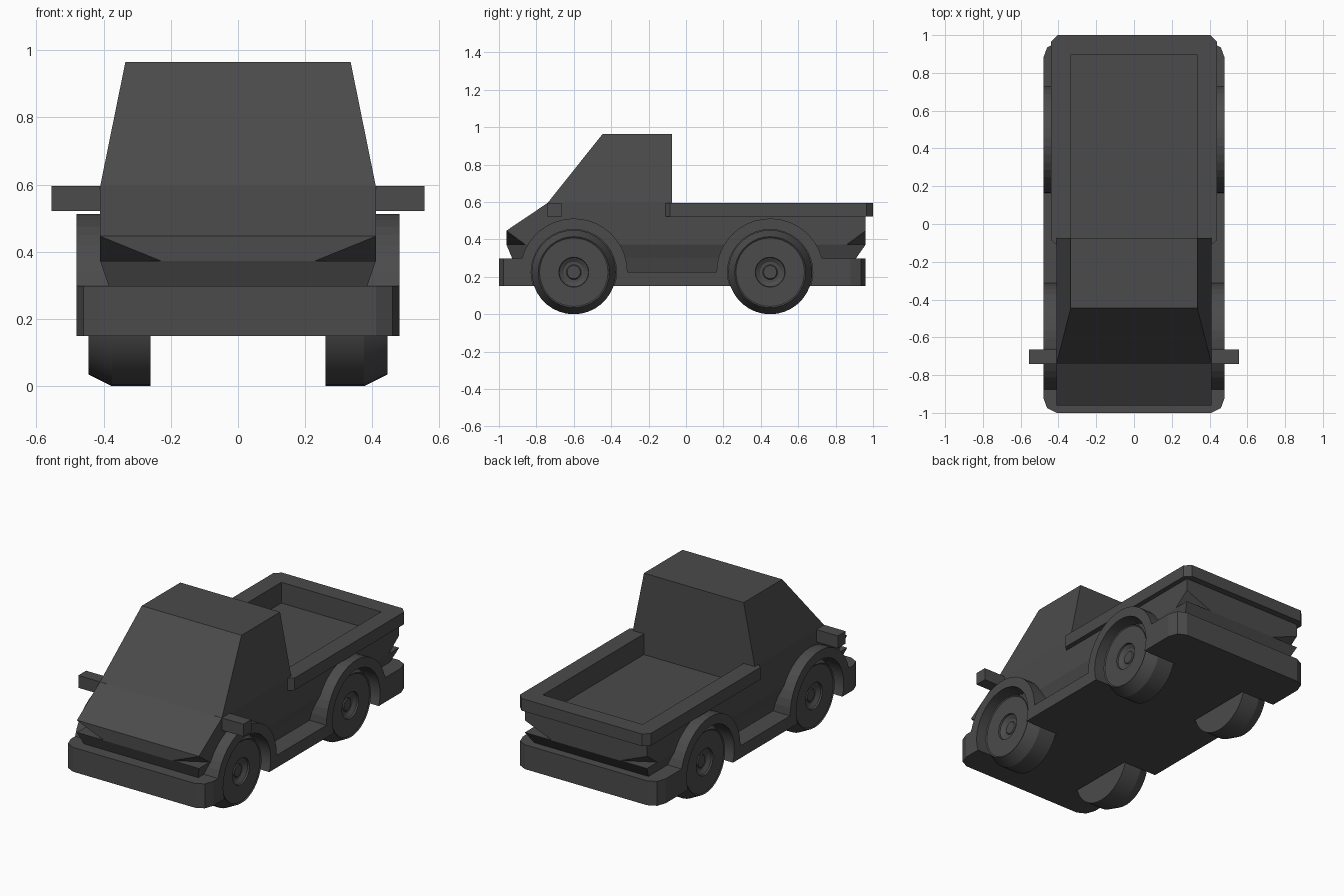
import bpy, bmesh, math

if "Cube" in bpy.data.objects:
    bpy.data.objects.remove(bpy.data.objects["Cube"])

PAINT = bpy.data.materials.new("dark_grey")
PAINT.diffuse_color = (0.07, 0.07, 0.07, 1)
PAINT.use_nodes = True
PAINT.node_tree.nodes["Principled BSDF"].inputs["Base Color"].default_value = PAINT.diffuse_color


def loft(name, rings, smooth=False):
    """Solid skinned through matching rings of points, with capped ends."""
    bm = bmesh.new()
    vs = [[bm.verts.new(p) for p in r] for r in rings]
    n = len(vs[0])
    for a, b in zip(vs, vs[1:]):
        for i in range(n):
            j = (i + 1) % n
            bm.faces.new((a[i], a[j], b[j], b[i]))
    bm.faces.new(vs[0][::-1])
    bm.faces.new(vs[-1])
    bmesh.ops.recalc_face_normals(bm, faces=bm.faces[:])
    me = bpy.data.meshes.new(name)
    bm.to_mesh(me)
    bm.free()
    me.materials.append(PAINT)
    if smooth:
        for p in me.polygons:
            p.use_smooth = True
        me.set_sharp_from_angle(angle=math.radians(25))
    ob = bpy.data.objects.new(name, me)
    bpy.context.collection.objects.link(ob)
    return ob


def rect(hx, y0, y1, z):
    return [(-hx, y0, z), (hx, y0, z), (hx, y1, z), (-hx, y1, z)]


def box(name, x0, x1, y0, y1, z0, z1):
    return loft(name, [[(x0, y0, z), (x1, y0, z), (x1, y1, z), (x0, y1, z)] for z in (z0, z1)])


def plan(name, pts, z0, z1):
    return loft(name, [[(x, y, z) for x, y in pts] for z in (z0, z1)])


def lathe(name, cy, cz, s, profile, n=36):
    """Revolve (x, radius) pairs round a sideways axle; s picks the side."""
    return loft(name, [[(s * x, cy + r * math.cos(2 * math.pi * i / n),
                         cz + r * math.sin(2 * math.pi * i / n)) for i in range(n)]
                       for x, r in profile], True)


def boolean(ob, tool, op='DIFFERENCE'):
    """Apply a boolean, then discard the cutter."""
    m = ob.modifiers.new("cut", 'BOOLEAN')
    m.object, m.operation, m.solver = tool, op, 'EXACT'
    dg = bpy.context.evaluated_depsgraph_get()
    me = bpy.data.meshes.new_from_object(ob.evaluated_get(dg))
    ob.modifiers.clear()
    ob.data = me
    bpy.data.objects.remove(tool)


def mirror_outline(half):
    return half + [(-x, y) for x, y in reversed(half)]


AXLES, AZ = (-0.6, 0.45), 0.225

# Main body and cab
body = loft("body", [rect(0.36, -0.895, 0.86, 0.2), rect(0.385, -0.93, 0.91, 0.3),
                     rect(0.41, -0.96, 0.96, 0.372), rect(0.41, -0.96, 0.96, 0.447),
                     rect(0.41, -0.74, 0.96, 0.595)])
loft("cab", [rect(0.41, -0.74, -0.075, 0.595), rect(0.335, -0.445, -0.075, 0.965)])

# Lower shell: bumpers, sills and wheel arch flares
R = 0.287


def arch(cy, a0, a1, n=18):
    return [(cy + R * math.cos(math.radians(a0 + (a1 - a0) * i / n)),
             AZ + R * math.sin(math.radians(a0 + (a1 - a0) * i / n))) for i in range(n + 1)]


side = ([(-1.0, 0.15), (-1.0, 0.298)] + arch(AXLES[0], 165, 0)
        + arch(AXLES[1], 180, 15) + [(0.96, 0.298), (0.96, 0.15)])
lower = loft("bumpers_and_arches", [[(x, y, z) for y, z in side] for x in (-0.6, 0.6)])
outline = mirror_outline([(0.41, -1.0), (0.46, -0.975), (0.48, -0.92),
                          (0.48, 0.88), (0.46, 0.935), (0.41, 0.96)])
boolean(lower, plan("trim", outline, 0.1, 0.7), 'INTERSECT')

# Bed rail
rail = plan("bed_rail", mirror_outline([(0.405, -0.115), (0.44, -0.085), (0.44, 0.965),
                                        (0.405, 1.0)]), 0.522, 0.596)

# Hollow out the cargo bed
for ob, floor in ((body, 0.47), (rail, 0.47), (lower, 0.46)):
    boolean(ob, box("bed_cutter", -0.335, 0.335, -0.075, 0.895, floor, 0.8))

for s in (-1, 1):
    # Shallow slanted lamp facets at the corners, deepest along the lower edge
    for e in (-1, 1):
        low = [(0.23, 0.96), (0.41, 0.86), (0.5, 1.05)]
        tip = [(0.41, 0.96), (0.41, 0.959), (0.412, 0.962)]
        boolean(body, loft("lamp_cutter", [[(s * x, e * y, z) for x, y in pts]
                                           for pts, z in ((low, 0.373), (tip, 0.446))]))
    # Wing mirrors
    box("mirror", s * 0.36, s * 0.555, -0.74, -0.665, 0.521, 0.596)
    for cy in AXLES:
        # Wheel wells, then wheels with dished hubs
        for ob in (body, lower):
            boolean(ob, lathe("well_cutter", cy, AZ, s, [(0.25, 0.228), (0.6, 0.228)]))
        lathe("wheel", cy, AZ, s,
              [(0.26, 0.225), (0.375, 0.225), (0.445, 0.19), (0.44, 0.183), (0.44, 0.08),
               (0.43, 0.078), (0.415, 0.055), (0.415, 0.04), (0.42, 0.035)])
